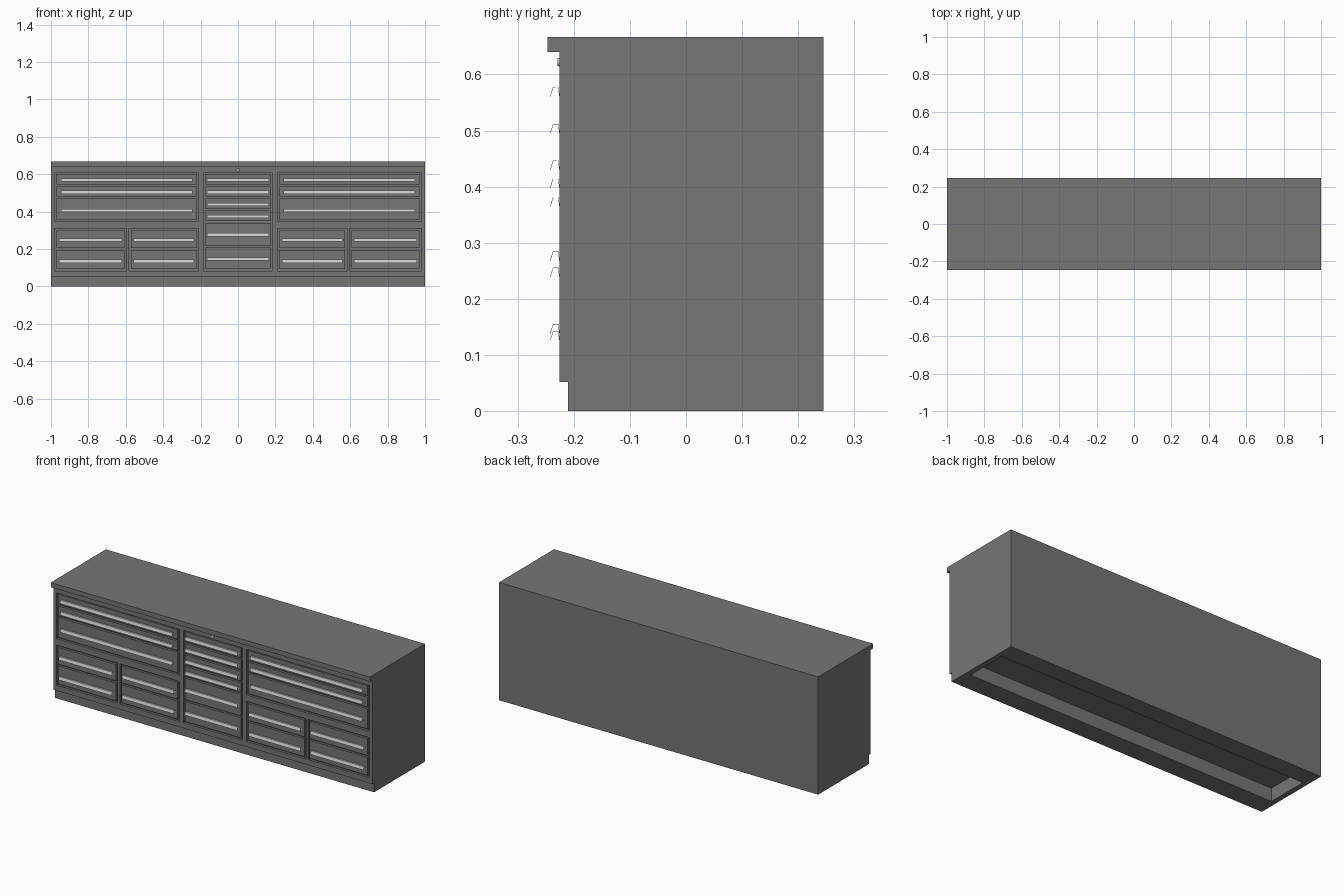
import bpy, bmesh, math
from mathutils import Matrix

if "Cube" in bpy.data.objects:
    bpy.data.objects.remove(bpy.data.objects["Cube"])


def material(name, grey):
    m = bpy.data.materials.new(name)
    m.diffuse_color = (grey, grey, grey, 1)
    m.use_nodes = True
    m.node_tree.nodes["Principled BSDF"].inputs["Base Color"].default_value = m.diffuse_color
    return m


BODY = material("dark_grey_paint", 0.18)
METAL = material("light_metal", 0.65)


def add(name, bm, mat):
    bmesh.ops.recalc_face_normals(bm, faces=bm.faces)
    me = bpy.data.meshes.new(name)
    bm.to_mesh(me)
    bm.free()
    me.materials.append(mat)
    ob = bpy.data.objects.new(name, me)
    bpy.context.collection.objects.link(ob)
    return ob


def box(bm, x0, x1, y0, y1, z0, z1):
    m = (Matrix.Translation(((x0 + x1) / 2, (y0 + y1) / 2, (z0 + z1) / 2))
         @ Matrix.Diagonal((x1 - x0, y1 - y0, z1 - z0, 1)))
    bmesh.ops.create_cube(bm, size=1, matrix=m)


FRONT, POCKET, GAP = -0.225, -0.212, 0.01

# Cabinet body: side profile swept along x
profile = [(-0.21, 0), (0.245, 0), (0.245, 0.667), (-0.247, 0.667),
           (-0.247, 0.64), (FRONT, 0.64), (FRONT, 0.052), (-0.21, 0.052)]
bm = bmesh.new()
face = bm.faces.new([bm.verts.new((-1, y, z)) for y, z in profile])
ext = bmesh.ops.extrude_face_region(bm, geom=[face])
bmesh.ops.translate(bm, vec=(2, 0, 0),
                    verts=[v for v in ext["geom"] if isinstance(v, bmesh.types.BMVert)])
body = add("cabinet_body", bm, BODY)

# Drawer banks: name, x range, drawer edges from top to bottom, handle tops, handle inset
banks = [("centre", -0.185, 0.185, [0.605, 0.54, 0.475, 0.41, 0.345, 0.212, 0.083],
          [0.578, 0.512, 0.447, 0.382, 0.285, 0.155], 0.02)]
upper = ([0.605, 0.54, 0.475, 0.346], [0.578, 0.512, 0.415], 0.034)
lower = ([0.31, 0.2, 0.083], [0.256, 0.143], 0.024)
for label, a, b, spec in (("upper", 0.21, 0.98, upper),
                          ("lower_inner", 0.21, 0.583, lower),
                          ("lower_outer", 0.597, 0.98, lower)):
    banks.append((label + "_right", a, b, *spec))
    banks.append((label + "_left", -b, -a, *spec))

# Cut the bank openings and the hollow underneath
bm = bmesh.new()
for _, x0, x1, edges, _, _ in banks:
    box(bm, x0, x1, -0.3, POCKET, edges[-1], edges[0])
box(bm, -0.97, 0.97, -0.1, 0.14, -0.1, 0.075)
cutter = add("opening_cutter", bm, BODY)
cutter.hide_render = True
mod = body.modifiers.new("openings", "BOOLEAN")
mod.operation, mod.solver, mod.object = "DIFFERENCE", "EXACT", cutter
bpy.context.view_layer.objects.active = body
bpy.ops.object.modifier_apply(modifier=mod.name)
bpy.data.objects.remove(cutter)


# Folded sheet pull with an open underside
def handle(name, x0, x1, top):
    section = [(FRONT, -0.016), (-0.2275, 0), (-0.237, 0), (-0.2425, -0.017)]
    bm = bmesh.new()
    rows = [[bm.verts.new((x, y, top + z)) for y, z in section] for x in (x0, x1)]
    for i in range(3):
        bm.faces.new((rows[0][i], rows[0][i + 1], rows[1][i + 1], rows[1][i]))
    ob = add(name, bm, METAL)
    ob.modifiers.new("sheet", "SOLIDIFY").thickness = 0.001


# Drawer fronts and handles
for label, x0, x1, edges, tops, inset in banks:
    for i, top in enumerate(tops):
        bm = bmesh.new()
        z1 = edges[i] - (0.004 if edges[i] > 0.6 else GAP if i == 0 else GAP / 2)
        z0 = edges[i + 1] + (GAP if i == len(tops) - 1 else GAP / 2)
        box(bm, x0 + GAP, x1 - GAP, FRONT, POCKET + 0.002, z0, z1)
        add(f"drawer_{label}_{i + 1}", bm, BODY)
        handle(f"handle_{label}_{i + 1}", x0 + inset, x1 - inset, top)

# Round lock on the top rail
bm = bmesh.new()
bmesh.ops.create_cone(bm, cap_ends=True, segments=24, radius1=0.0085, radius2=0.007, depth=0.006,
                      matrix=Matrix.Translation((0, -0.226, 0.622)) @ Matrix.Rotation(math.pi / 2, 4, "X"))
add("lock", bm, METAL)
